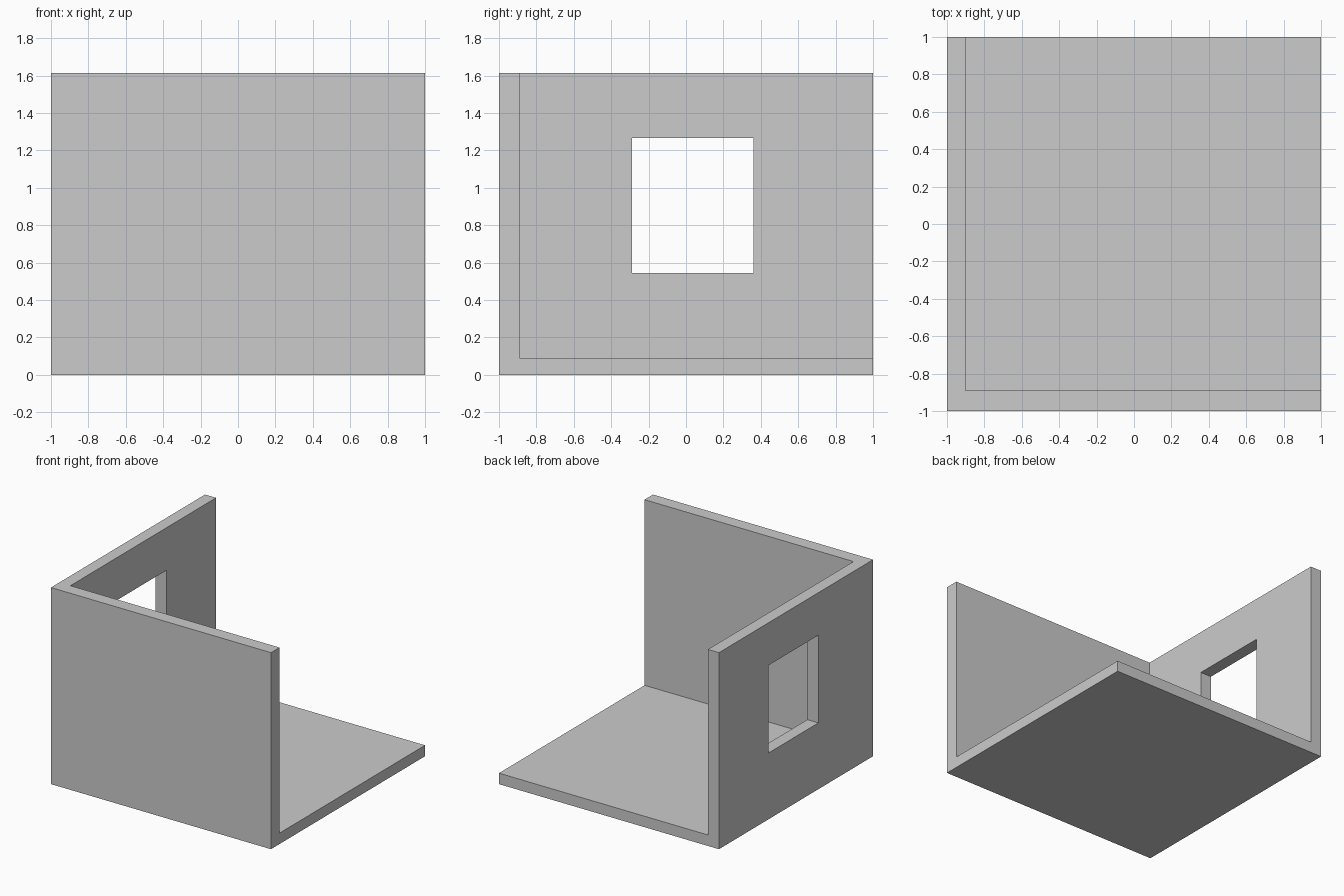
import bpy
from mathutils import Vector

if "Cube" in bpy.data.objects:
    bpy.data.objects.remove(bpy.data.objects["Cube"])


def box(name, lo, hi):
    lo, hi = Vector(lo), Vector(hi)
    bpy.ops.mesh.primitive_cube_add(size=1, location=(lo + hi) / 2)
    ob = bpy.context.object
    ob.name = name
    ob.scale = hi - lo
    bpy.ops.object.transform_apply(location=True, rotation=False, scale=True)
    return ob


def cut(target, cutter):
    mod = target.modifiers.new("cut", 'BOOLEAN')
    mod.operation = 'DIFFERENCE'
    mod.solver = 'EXACT'
    mod.object = cutter
    bpy.context.view_layer.objects.active = target
    bpy.ops.object.modifier_apply(modifier=mod.name)
    bpy.data.objects.remove(cutter, do_unlink=True)


TOP = 1.615

# Outer block of the room
room = box("room_shell", (-1, -1, 0), (1, 1, TOP))

# Hollow out the open interior, leaving floor, front wall and left wall
cut(room, box("interior_cutter", (-0.9, -0.89, 0.09), (1.5, 1.5, 2.0)))

# Window opening through the left wall
cut(room, box("window_cutter", (-1.3, -0.29, 0.545), (-0.6, 0.36, 1.265)))
